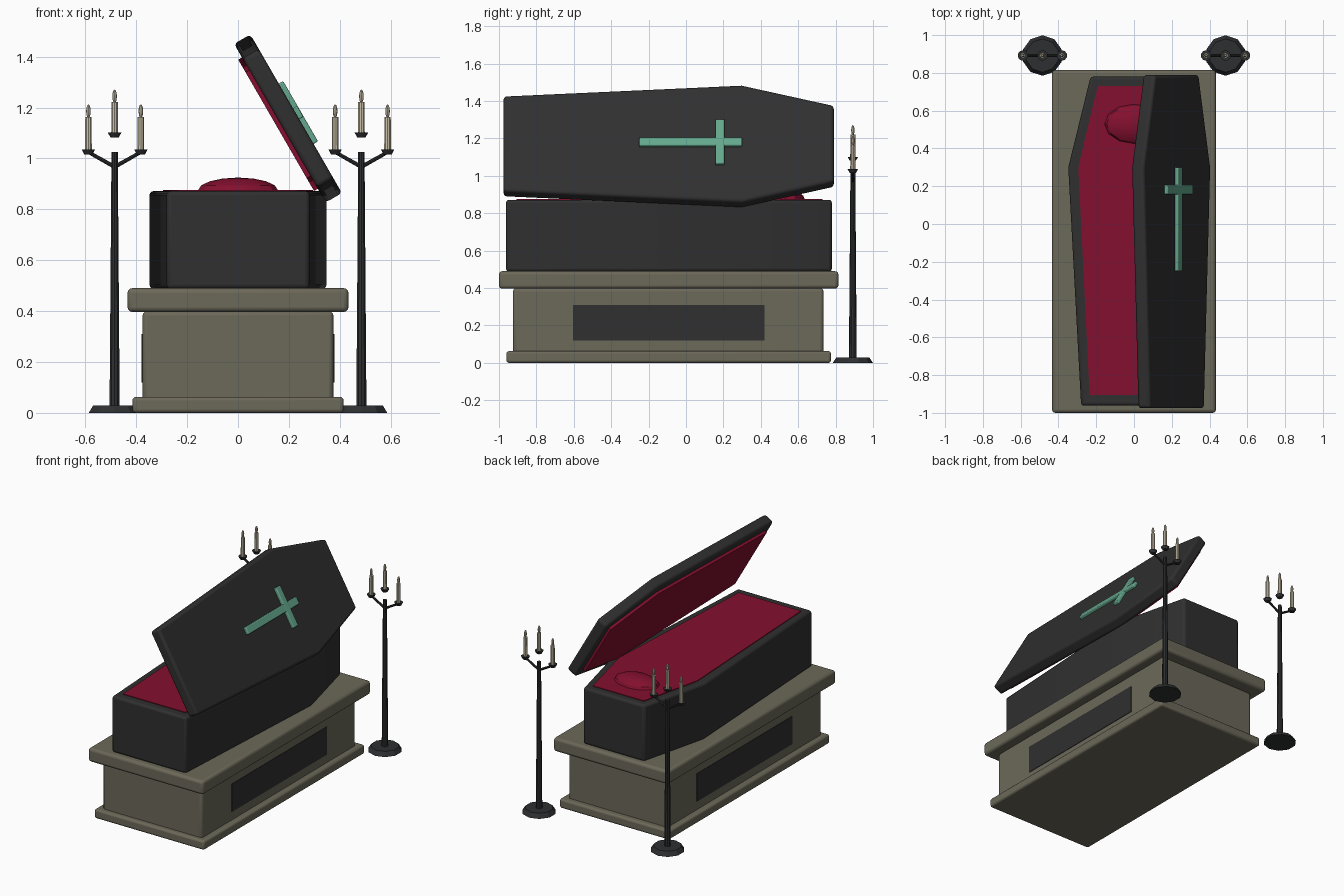
import bpy, bmesh, math
from mathutils import Matrix, Vector

if "Cube" in bpy.data.objects:
    bpy.data.objects.remove(bpy.data.objects["Cube"])


def material(name, rgb):
    m = bpy.data.materials.new(name)
    m.use_nodes = True
    m.diffuse_color = (*rgb, 1)
    m.node_tree.nodes["Principled BSDF"].inputs["Base Color"].default_value = (*rgb, 1)
    return m


stone = material("stone", (0.15, 0.14, 0.1))
black = material("black wood", (0.029, 0.029, 0.03))
iron = material("dark iron", (0.027, 0.028, 0.03))
red = material("red velvet", (0.23, 0.005, 0.028))
teal = material("green bronze", (0.13, 0.39, 0.27))
wax = material("candle wax", (0.6, 0.54, 0.4))


def make(name, bm, mat, bevel=0, matrix=None):
    """Turn a bmesh into a shaded object, with optional rounded edges."""
    bmesh.ops.recalc_face_normals(bm, faces=bm.faces)
    me = bpy.data.meshes.new(name)
    bm.to_mesh(me)
    bm.free()
    me.materials.append(mat)
    ob = bpy.data.objects.new(name, me)
    bpy.context.collection.objects.link(ob)
    if matrix:
        ob.matrix_world = matrix
    if bevel:
        mod = ob.modifiers.new("rounded edges", "BEVEL")
        mod.width = bevel
        mod.segments = 3
        mod.limit_method = "ANGLE"
        mod.angle_limit = math.radians(40)
    bpy.ops.object.select_all(action="DESELECT")
    ob.select_set(True)
    bpy.context.view_layer.objects.active = ob
    bpy.ops.object.shade_smooth_by_angle(angle=math.radians(30))
    return ob


def box(name, x, y, z, mat, bevel=0, matrix=None):
    """Box from (min, max) pairs."""
    bm = bmesh.new()
    bmesh.ops.create_cube(bm, size=1)
    for v in bm.verts:
        v.co = [lo + (c + 0.5) * (hi - lo) for c, (lo, hi) in zip(v.co, (x, y, z))]
    return make(name, bm, mat, bevel, matrix)


def hexagon(name, outline, z, mat, bevel=0, matrix=None):
    """Symmetric coffin shape from (half width, y) pairs, extruded over z."""
    bm = bmesh.new()
    ring = outline + [(-x, y) for x, y in reversed(outline)]
    face = bm.faces.new([bm.verts.new((x, y, z[0])) for x, y in ring])
    ext = bmesh.ops.extrude_face_region(bm, geom=[face])["geom"]
    top = [g for g in ext if isinstance(g, bmesh.types.BMVert)]
    bmesh.ops.translate(bm, verts=top, vec=(0, 0, z[1] - z[0]))
    return make(name, bm, mat, bevel, matrix)


def rod(name, a, b, r1, r2, mat, sides=10):
    """Tapered rod between two points."""
    a, b = Vector(a), Vector(b)
    bm = bmesh.new()
    bmesh.ops.create_cone(bm, cap_ends=True, segments=sides, radius1=r1, radius2=r2,
                          depth=(b - a).length)
    turn = (b - a).to_track_quat("Z", "Y").to_matrix().to_4x4()
    return make(name, bm, mat, 0, Matrix.Translation((a + b) / 2) @ turn)


def ellipsoid(name, centre, size, mat, sides=12, rings=8):
    bm = bmesh.new()
    bmesh.ops.create_uvsphere(bm, u_segments=sides, v_segments=rings, radius=1)
    bmesh.ops.scale(bm, verts=bm.verts, vec=size)
    return make(name, bm, mat, 0, Matrix.Translation(centre))


# Stone plinth
box("plinth_foot", (-0.415, 0.415), (-0.96, 0.775), (0, 0.063), stone, 0.014)
box("plinth_body", (-0.375, 0.375), (-0.925, 0.735), (0.04, 0.4), stone, 0.018)
box("plinth_slab", (-0.434, 0.434), (-1, 0.815), (0.397, 0.49), stone, 0.018)
for side, s in (("left", 1), ("right", -1)):
    box(side + "_plinth_panel", sorted((s * 0.37, s * 0.379)), (-0.605, 0.42),
        (0.12, 0.31), black)

# Coffin base, lining and pillow
hexagon("coffin_base", [(0.28, -0.962), (0.348, 0.3), (0.23, 0.78)], (0.488, 0.872), black, 0.016)
hexagon("coffin_lining", [(0.235, -0.905), (0.295, 0.3), (0.193, 0.73)], (0.85, 0.877), red)
ellipsoid("pillow", (0, 0.53, 0.875), (0.157, 0.105, 0.05), red)

# Open lid: local z is the outward normal, local x runs down the slope
tilt = Matrix.Rotation(math.radians(60), 4, "Y") @ Matrix.Translation((-0.904, 0, 0))
hexagon("lid", [(0.293, -0.975), (0.36, 0.298), (0.235, 0.79)], (0.712, 0.786), black, 0.016, tilt)
hexagon("lid_lining", [(0.24, -0.915), (0.298, 0.298), (0.195, 0.735)], (0.695, 0.725), red, 0, tilt)
box("cross_upright", (-0.025, 0.025), (-0.25, 0.3), (0.775, 0.805), teal, 0.006, tilt)
box("cross_arm", (-0.137, 0.137), (0.157, 0.206), (0.775, 0.806), teal, 0.006, tilt)


# Candle stands
def candle(name, x, y, z, height):
    rod(name + "_cup", (x, y, z), (x, y, z + 0.02), 0.017, 0.028, iron)
    rod(name + "_stick", (x, y, z + 0.015), (x, y, z + height), 0.014, 0.013, wax)
    ellipsoid(name + "_flame", (x, y, z + height + 0.022), (0.009, 0.009, 0.027), wax, 8, 6)


Y = 0.892
for side, s in (("left", 1), ("right", -1)):
    X = s * 0.485
    name = side + "_stand"
    rod(name + "_foot", (X, Y, 0), (X, Y, 0.03), 0.107, 0.088, iron)
    rod(name + "_shaft", (X, Y, 0.02), (X, Y, 1.025), 0.021, 0.013, iron)
    for end, d in (("outer", s), ("inner", -s)):
        tip = X + d * 0.103
        rod(f"{name}_{end}_arm", (X, Y, 0.967), (tip, Y, 1.025), 0.008, 0.007, iron, 8)
        candle(f"{name}_{end}_candle", tip, Y, 1.016, 0.148)
    candle(name + "_middle_candle", X, Y, 1.082, 0.14)
